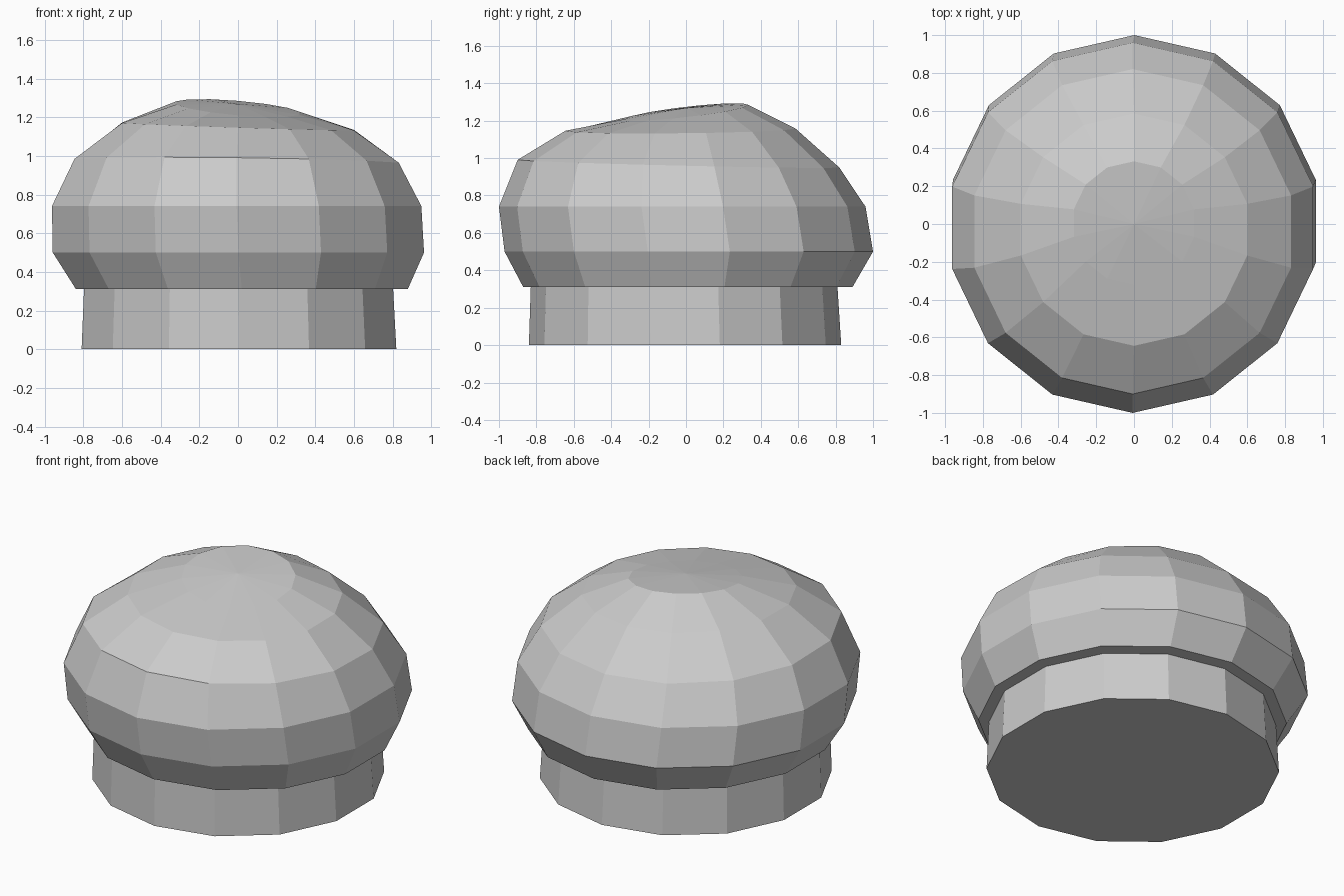
import bpy, bmesh, math

if "Cube" in bpy.data.objects:
    bpy.data.objects.remove(bpy.data.objects["Cube"])

SIDES = 14

# Rings: centre x, centre y, radius, height, tilt along x, tilt along y
RINGS = [
    (0.005, -0.005, 0.835, 0.00, 0, 0),           # stem foot
    (0.003, -0.010, 0.820, 0.31, 0, 0),           # stem top
    (0.020, 0.010, 0.880, 0.31, 0, 0),            # cap rim
    (0.002, 0.015, 0.985, 0.50, 0, 0),
    (-0.007, -0.020, 0.980, 0.74, 0, 0),
    (-0.007, -0.040, 0.860, 0.97, -0.012, -0.024),
    (0.000, -0.030, 0.615, 1.152, -0.032, 0.010),
    (0.000, 0.005, 0.327, 1.247, -0.085, 0.115),  # tilted crown
]


def add_ring(bm, cx, cy, r, z, tx, ty):
    verts = []
    for k in range(SIDES):
        a = math.pi / 2 + 2 * math.pi * k / SIDES
        x, y = r * math.cos(a), r * math.sin(a)
        verts.append(bm.verts.new((cx + x, cy + y, z + tx * x + ty * y)))
    return verts


bm = bmesh.new()
loops = [add_ring(bm, *ring) for ring in RINGS]

# Walls of the stem and cap
for low, high in zip(loops, loops[1:]):
    for k in range(SIDES):
        n = (k + 1) % SIDES
        bm.faces.new((low[k], low[n], high[n], high[k]))

# Flat base and crown fan
bm.faces.new(list(reversed(loops[0])))
apex = bm.verts.new((0, 0, 1.268))
for k in range(SIDES):
    bm.faces.new((loops[-1][k], loops[-1][(k + 1) % SIDES], apex))

bmesh.ops.recalc_face_normals(bm, faces=bm.faces)
mesh = bpy.data.meshes.new("mushroom_cap_and_stem")
bm.to_mesh(mesh)
bm.free()
obj = bpy.data.objects.new("mushroom_cap_and_stem", mesh)
bpy.context.collection.objects.link(obj)
